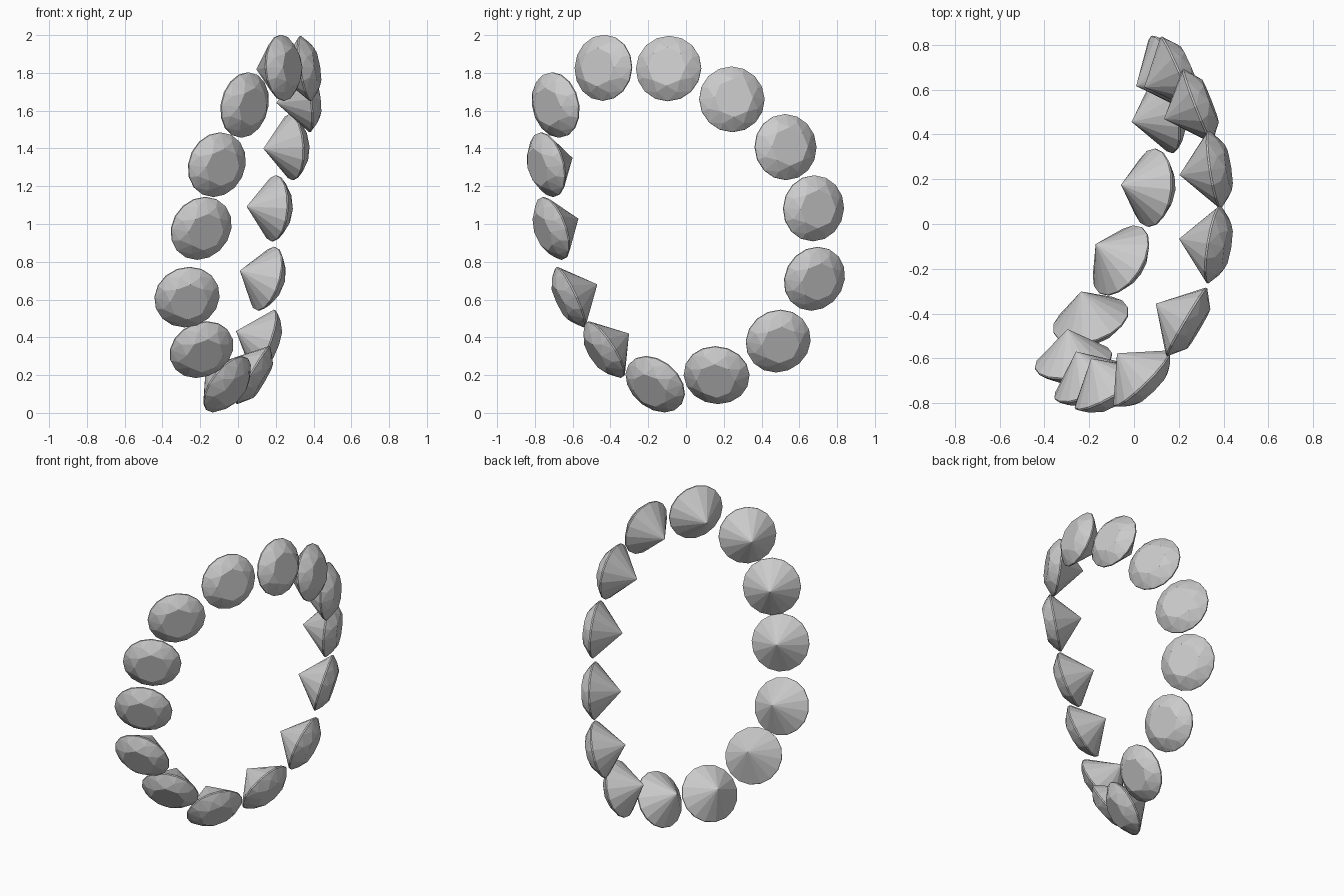
import bpy
from math import cos, sin, pi
from mathutils import Vector

R = 0.175          # girdle radius
SEG = 16


def ring(n, radius, z, offset=0.0):
    return [(radius * cos(2 * pi * (i + offset) / n),
             radius * sin(2 * pi * (i + offset) / n), z) for i in range(n)]


def gem_mesh():
    # rings: culet, lower girdle, upper girdle, kite corners, table
    verts = [(0, 0, -0.16)]
    verts += ring(SEG, R, -0.004) + ring(SEG, R, 0.004)
    verts += ring(8, 0.142, 0.036, 0.5) + ring(8, 0.102, 0.063)
    lo, up, mid, top = 1, 17, 33, 41
    faces = []
    for i in range(SEG):
        j = (i + 1) % SEG
        faces.append((0, lo + j, lo + i))                      # pavilion
        faces.append((lo + i, lo + j, up + j, up + i))         # girdle
    for k in range(8):
        n = (k + 1) % 8
        a, b, c = up + 2 * k, up + 2 * k + 1, up + 2 * n
        faces += [(a, b, mid + k), (b, c, mid + k),            # break facets
                  (top + k, mid + k, top + n),                 # star facets
                  (c, top + n, mid + k), (a, mid + k, top + k)]  # main kites
    faces.append(tuple(range(top, top + 8)))                   # table
    me = bpy.data.meshes.new("round_cut_gem")
    me.from_pydata(verts, [], faces)
    return me


# girdle centre and outward crown direction of every stone round the loop
STONES = [
    ((0.235, -0.437, 1.827), (0.85, -0.50, 0.05)),
    ((0.357, -0.092, 1.823), (0.97, -0.16, 0.16)),
    ((0.360, 0.243, 1.660), (0.97, 0.15, 0.12)),
    ((0.283, 0.527, 1.407), (0.92, 0.36, 0.05)),
    ((0.192, 0.675, 1.083), (0.91, 0.40, -0.06)),
    ((0.150, 0.680, 0.710), (0.88, 0.40, -0.27)),
    ((0.137, 0.488, 0.380), (0.92, 0.20, -0.33)),
    ((0.080, 0.162, 0.200), (0.86, -0.08, -0.50)),
    ((-0.058, -0.163, 0.152), (0.71, -0.46, -0.54)),
    ((-0.193, -0.430, 0.335), (0.27, -0.80, -0.53)),
    ((-0.270, -0.612, 0.613), (0.17, -0.89, -0.42)),
    ((-0.195, -0.707, 0.977), (0.40, -0.86, -0.32)),
    ((-0.112, -0.735, 1.314), (0.49, -0.83, -0.22)),
    ((0.035, -0.690, 1.630), (0.69, -0.70, -0.16)),
]

mesh = gem_mesh()
for i, (centre, normal) in enumerate(STONES):
    gem = bpy.data.objects.new(f"gem_{i + 1:02d}", mesh)
    gem.location = centre
    gem.rotation_euler = Vector(normal).to_track_quat('Z', 'Y').to_euler()
    bpy.context.collection.objects.link(gem)
